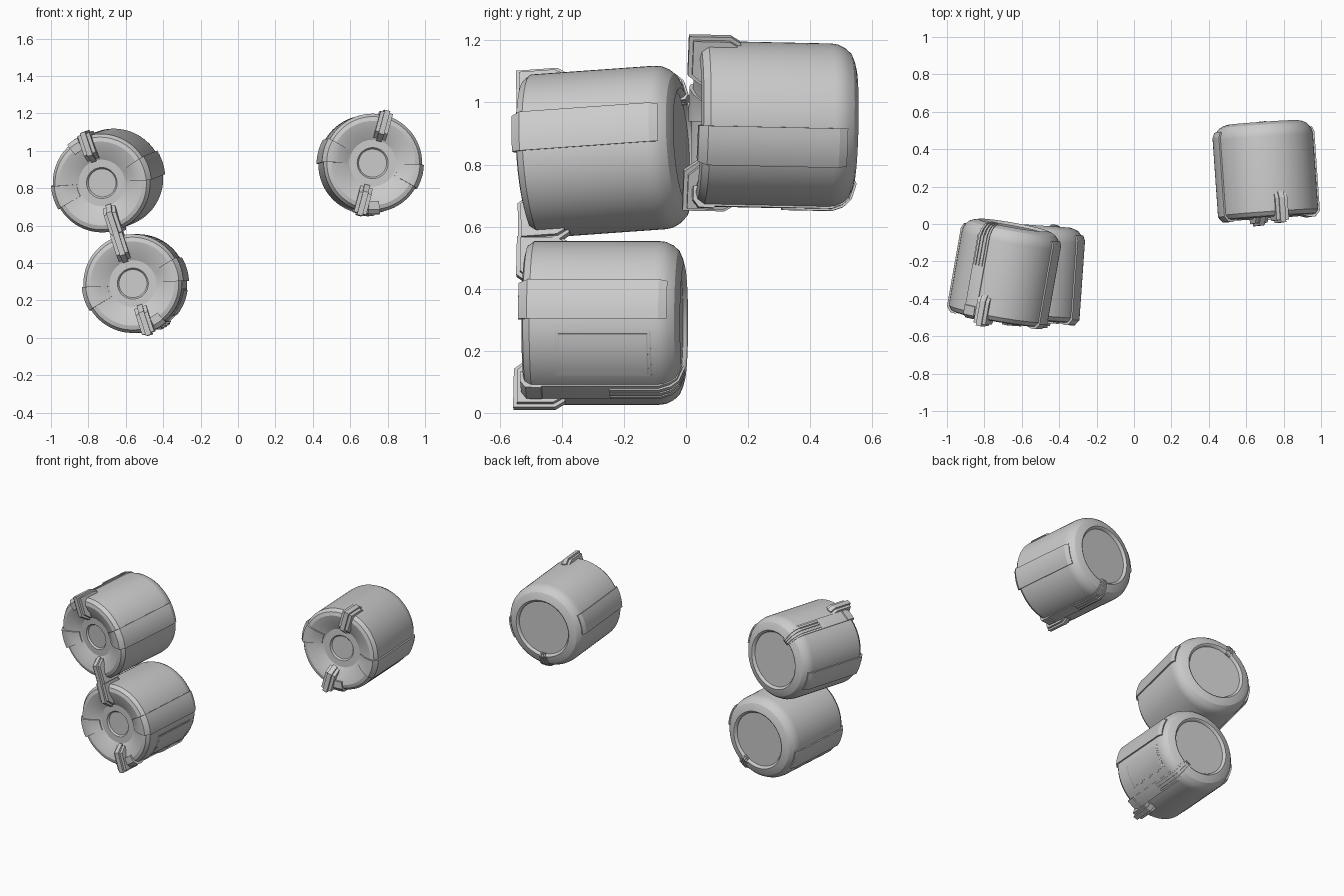
import bpy, bmesh
from math import radians, cos, sin
from mathutils import Matrix, Vector

if "Cube" in bpy.data.objects:
    bpy.data.objects.remove(bpy.data.objects["Cube"])


def finish(bm, name, mat):
    bmesh.ops.recalc_face_normals(bm, faces=bm.faces)
    mesh = bpy.data.meshes.new(name)
    bm.to_mesh(mesh)
    bm.free()
    ob = bpy.data.objects.new(name, mesh)
    bpy.context.collection.objects.link(ob)
    ob.matrix_world = mat
    bpy.ops.object.select_all(action='DESELECT')
    ob.select_set(True)
    bpy.context.view_layer.objects.active = ob
    bpy.ops.object.shade_smooth_by_angle(angle=radians(22))
    return ob


def revolve(name, profile, mat, n=72):
    """Full turn of an open (y, r) profile that starts and ends on the axis."""
    bm = bmesh.new()
    verts = [bm.verts.new((r, y, 0)) for y, r in profile]
    edges = [bm.edges.new(p) for p in zip(verts, verts[1:])]
    bmesh.ops.spin(bm, geom=verts + edges, cent=(0, 0, 0), axis=(0, 1, 0),
                   angle=radians(360), steps=n)
    bmesh.ops.remove_doubles(bm, verts=bm.verts, dist=1e-5)
    return finish(bm, name, mat)


def loft(name, rings, mat):
    """Closed solid through a row of matching closed rings."""
    bm = bmesh.new()
    rows = [[bm.verts.new(p) for p in ring] for ring in rings]
    m = len(rows[0])
    for a, b in zip(rows, rows[1:]):
        for i in range(m):
            j = (i + 1) % m
            bm.faces.new((a[i], a[j], b[j], b[i]))
    bm.faces.new(rows[0])
    bm.faces.new(rows[-1])
    return finish(bm, name, mat)


def arc_plate(name, profile, centre, half, mat):
    """Sweep a closed (y, r) profile around the axis over centre +/- half degrees."""
    n = max(1, round(half / 2.5))
    rings = []
    for k in range(n + 1):
        a = radians(centre - half + 2 * half * k / n)
        rings.append([(r * cos(a), y, r * sin(a)) for y, r in profile])
    return loft(name, rings, mat)


def fin(name, profile, angle, half, mat):
    """Extrude a closed (y, r) profile sideways as a straight radial clip."""
    a = radians(angle)
    out, side = Vector((cos(a), 0, sin(a))), Vector((-sin(a), 0, cos(a)))
    rings = [[out * r + side * t + Vector((0, y, 0)) for y, r in profile]
             for t in (-half, half)]
    return loft(name, rings, mat)


BODY = [(.05, 0), (.05, .075), (.04, .083), (.04, .125), (.01, .185), (0, .225),
        (.006, .248), (.028, .264), (.43, .264), (.452, .261), (.475, .25),
        (.494, .233), (.504, .21), (.51, .187), (.506, .18), (.495, .173), (.495, 0)]
SIDE = [(.03, .135), (0, .185), (-.011, .225), (-.009, .25), (.02, .273),
        (.445, .273), (.472, .262), (.465, .25), (.03, .255), (.02, .225), (.05, .135)]
STRIP = [(.0, .235), (.02, .27), (.44, .27), (.475, .256), (.498, .235), (.513, .187),
         (.50, .178), (.48, .22), (.44, .25), (.03, .25)]
RIB = [(.28, .276), (.442, .276), (.478, .263), (.504, .238), (.52, .187), (.51, .168),
       (.49, .168), (.48, .22), (.44, .25), (.28, .25)]
FIN = [(-.035, .29), (.10, .29), (.132, .27), (.132, .25), (.025, .25), (.015, .225),
       (.02, .12), (-.035, .16)]
FIN_SIDE = [(-.022, .279), (.095, .279), (.12, .265), (.12, .25), (.025, .25),
            (.015, .225), (.02, .132), (-.022, .168)]
BLOCK = [(-.008, .205), (-.008, .25), (.01, .274), (.06, .276), (.07, .25), (.03, .25), (.02, .205)]


def drum(tag, loc, yaw, pitch, roll):
    mat = (Matrix.Translation(loc) @ Matrix.Rotation(radians(-yaw), 4, 'Z')
           @ Matrix.Rotation(radians(pitch), 4, 'X') @ Matrix.Rotation(radians(-roll), 4, 'Y'))
    revolve(tag + "_body", BODY, mat)
    # wrapped side plates
    for side, a in (("right", -1), ("left", 180)):
        arc_plate(f"{tag}_{side}_plate", SIDE, a, 14, mat)
    # stepped clips on the front rim
    for side, a in (("upper", 90), ("lower", -90)):
        fin(f"{tag}_{side}_clip", FIN, a, .015, mat)
        fin(f"{tag}_{side}_clip_base", FIN_SIDE, a, .034, mat)
    # lengthwise strip, front block and rear ribs
    arc_plate(tag + "_strip", STRIP, -75, 8, mat)
    arc_plate(tag + "_block", BLOCK, -74, 7, mat)
    for i in (-1, 0, 1):
        arc_plate(f"{tag}_rib_{i + 2}", RIB, -75 + i * 4.2, 1.4, mat)
    return mat


drum("upper_left_drum", (-.735, -.507, .825), 10, 4, 198)
low = drum("lower_left_drum", (-.565, -.515, .29), 4, 0, 18)
drum("right_drum", (.723, .034, .935), -4, -1.2, -15)

# rectangular access panel on the lower drum
for name, y0, y1, half, top in (("access_panel_frame", .11, .42, 17, .267),
                                ("access_panel", .12, .41, 15.5, .270)):
    arc_plate(name, [(y0, .25), (y0, top - .002), (y0 + .004, top), (y1 - .004, top),
                     (y1, top - .002), (y1, .25)], -41, half, low)
